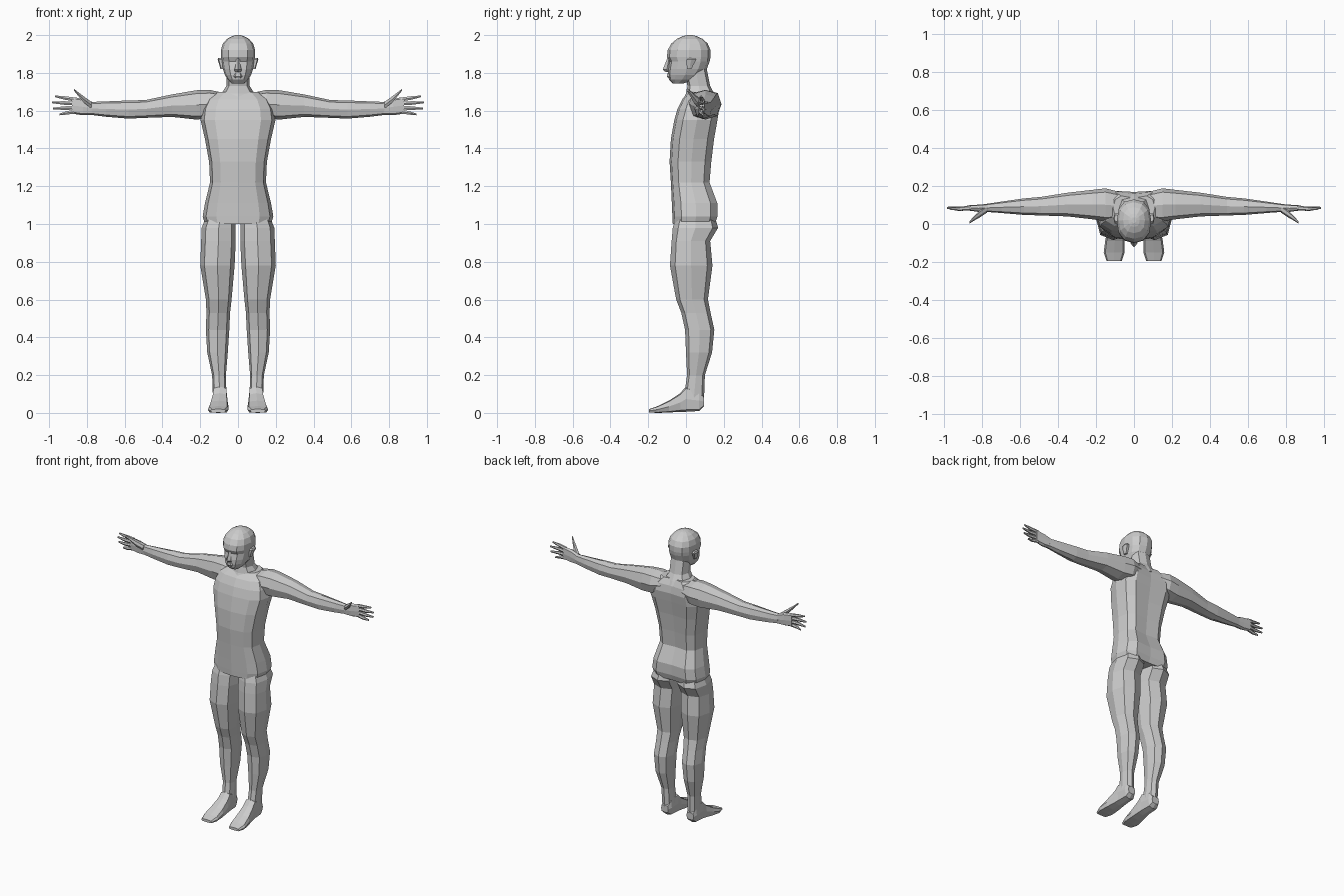
import bpy, bmesh, math


def loft(name, axis, sections, n=8, e=0.75, mirror=True, groove=0.0):
    """Skin rings along an axis. Section = (position, u0, u1, v0, v1)."""
    bm = bmesh.new()
    rings = []
    for p, u0, u1, v0, v1 in sections:
        ring = []
        for i in range(n):
            a = 2 * math.pi * i / n
            c, s = math.cos(a), math.sin(a)
            u = (u0 + u1) / 2 + (u1 - u0) / 2 * math.copysign(abs(c) ** e, c)
            v = (v0 + v1) / 2 + (v1 - v0) / 2 * math.copysign(abs(s) ** e, s)
            if groove and i == n // 4:
                v -= groove
            co = {'x': (p, u, v), 'y': (u, p, v), 'z': (u, v, p)}[axis]
            ring.append(bm.verts.new(co))
        rings.append(ring)
    for a, b in zip(rings, rings[1:]):
        for i in range(n):
            j = (i + 1) % n
            bm.faces.new((a[i], a[j], b[j], b[i]))
    bm.faces.new(rings[0])
    bm.faces.new(rings[-1])
    return finish(name, bm, mirror)


def finish(name, bm, mirror):
    bmesh.ops.recalc_face_normals(bm, faces=bm.faces)
    me = bpy.data.meshes.new(name)
    bm.to_mesh(me)
    bm.free()
    ob = bpy.data.objects.new(name, me)
    bpy.context.collection.objects.link(ob)
    if mirror:
        ob.modifiers.new("Mirror", 'MIRROR')
    return ob


def sym(rows):
    """(z, half width, y front, y back) to full sections."""
    return [(z, -w, w, a, b) for z, w, a, b in rows]


# Torso with a spine groove running down between the buttocks
loft("torso", 'z', sym([
    (1.00, .175, -.070, .165), (1.04, .187, -.072, .178), (1.11, .175, -.075, .178),
    (1.22, .148, -.080, .135), (1.33, .153, -.087, .145), (1.45, .175, -.080, .160),
    (1.55, .198, -.062, .178), (1.61, .190, -.045, .187), (1.66, .165, -.020, .178),
    (1.70, .110, .015, .155)]), n=12, e=.7, mirror=False, groove=.018)

# Neck and skull
loft("neck", 'z', sym([
    (1.66, .100, -.015, .165), (1.69, .088, .000, .150), (1.73, .062, .008, .128),
    (1.82, .062, -.010, .110)]), mirror=False)
loft("head", 'z', sym([
    (1.745, .035, -.070, -.010), (1.765, .055, -.090, .050), (1.79, .070, -.095, .085),
    (1.82, .080, -.095, .110), (1.86, .087, -.088, .125), (1.885, .090, -.101, .130),
    (1.92, .091, -.097, .130), (1.955, .080, -.078, .115), (1.98, .058, -.048, .088),
    (1.995, .030, -.015, .055), (2.0, .012, .005, .035)]), n=12, e=.85, mirror=False)

# Nose wedge, lips and ears
loft("nose", 'z', sym([
    (1.805, .016, -.108, -.08), (1.817, .019, -.123, -.08), (1.845, .012, -.112, -.08),
    (1.88, .009, -.098, -.08)]), n=4, e=1, mirror=False)
loft("lips", 'z', sym([
    (1.772, .018, -.096, -.07), (1.782, .024, -.103, -.07), (1.797, .018, -.101, -.07)]),
    n=6, mirror=False)
loft("ear", 'z', [
    (1.82, .075, .093, .005, .030), (1.84, .075, .098, .002, .040),
    (1.87, .080, .108, .000, .058), (1.88, .080, .104, .010, .050)], n=6)

# Legs and feet
loft("leg", 'z', [
    (1.05, .020, .165, -.050, .150), (.98, .012, .192, -.070, .170),
    (.91, .012, .195, -.076, .128), (.78, .018, .200, -.085, .140),
    (.60, .034, .170, -.052, .116), (.53, .042, .167, -.025, .130),
    (.44, .046, .170, -.005, .150), (.32, .054, .163, .000, .138),
    (.20, .064, .137, .006, .100), (.06, .060, .132, -.015, .095)], e=.8)
loft("foot", 'y', [
    (.095, .070, .125, .035, .085), (.070, .060, .133, .010, .120),
    (.000, .056, .136, .006, .140), (-.030, .054, .140, .006, .105),
    (-.090, .050, .152, .002, .065), (-.150, .050, .160, .000, .036),
    (-.195, .065, .145, .002, .020)], e=.5)

# Arms
loft("arm", 'x', [
    (.08, .020, .170, 1.590, 1.695), (.15, .015, .188, 1.560, 1.710),
    (.22, .025, .180, 1.553, 1.708), (.35, .040, .165, 1.567, 1.686),
    (.49, .045, .143, 1.562, 1.656), (.58, .048, .135, 1.558, 1.654),
    (.70, .058, .118, 1.568, 1.649), (.78, .064, .106, 1.578, 1.646)])

# Hands: palm, spread fingers and a raised thumb
loft("palm", 'x', [
    (.77, .064, .106, 1.578, 1.646), (.82, .064, .102, 1.576, 1.664),
    (.88, .072, .098, 1.584, 1.672)], e=.6)


def finger(name, pts):
    loft(name, 'x', [(x, y - r, y + r, z - r, z + r) for x, y, z, r in pts], n=6, e=.9)


for name, z, tx, ty, tz in (("index_finger", 1.659, .968, .080, 1.676),
                            ("middle_finger", 1.638, .985, .085, 1.644),
                            ("ring_finger", 1.616, .980, .088, 1.611),
                            ("little_finger", 1.596, .945, .088, 1.580)):
    mx = (.87 + tx) / 2
    finger(name, [(.86, .085, z, .012), (mx, .080, (z + tz) / 2, .0105), (tx, ty, tz, .005)])
finger("thumb", [(.775, .080, 1.628, .020), (.815, .052, 1.658, .019),
                 (.843, .030, 1.685, .012), (.868, .008, 1.710, .006)])
